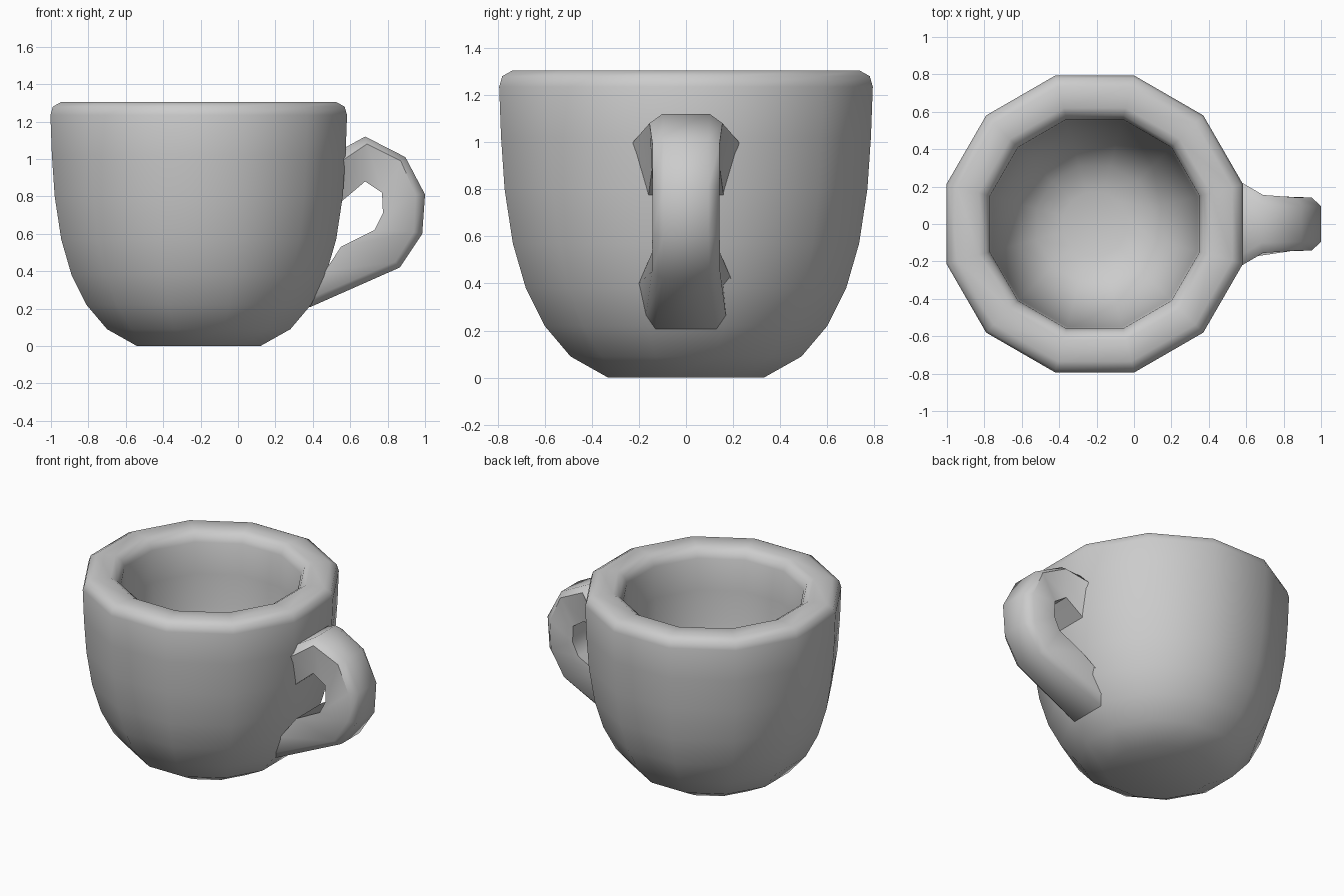
import bpy, bmesh, math

SIDES = 12
CX = -0.21


def finish(bm, name, angle):
    bmesh.ops.recalc_face_normals(bm, faces=bm.faces)
    me = bpy.data.meshes.new(name)
    bm.to_mesh(me)
    bm.free()
    ob = bpy.data.objects.new(name, me)
    bpy.context.collection.objects.link(ob)
    me.shade_smooth()
    me.set_sharp_from_angle(angle=math.radians(angle))
    return ob


def skin(bm, rings):
    # join consecutive closed loops with quads and cap both ends
    for a, b in zip(rings, rings[1:]):
        n = len(a)
        for i in range(n):
            j = (i + 1) % n
            bm.faces.new((a[i], a[j], b[j], b[i]))
    bm.faces.new(rings[0])
    bm.faces.new(rings[-1])


# Cup body: 12-sided lathe, (half width, z) from base up the outside, down inside
profile = [(0.33, 0.0), (0.49, 0.09), (0.60, 0.22), (0.68, 0.38), (0.735, 0.57),
           (0.77, 0.80), (0.785, 1.02), (0.793, 1.235), (0.78, 1.28), (0.735, 1.305),
           (0.62, 1.305), (0.58, 1.28), (0.56, 1.235), (0.55, 1.02), (0.535, 0.80),
           (0.51, 0.63), (0.465, 0.47), (0.40, 0.35), (0.31, 0.26), (0.17, 0.21)]
bm = bmesh.new()
rings = []
for w, z in profile:
    r = w / math.cos(math.pi / SIDES)
    angles = [2 * math.pi * (k + 0.5) / SIDES for k in range(SIDES)]
    rings.append([bm.verts.new((CX + r * math.cos(a), r * math.sin(a), z)) for a in angles])
skin(bm, rings)
finish(bm, "cup_body", 45)

# Handle: sections of (outer, chamfer, inner) points, each (x, z, half width)
sections = [
    ((0.46, 0.99, 0.17), (0.46, 0.92, 0.24), (0.46, 0.69, 0.18)),
    ((0.57, 1.06, 0.17), (0.57, 1.00, 0.225), (0.55, 0.77, 0.16)),
    ((0.68, 1.12, 0.10), (0.69, 1.08, 0.155), (0.68, 0.88, 0.145)),
    ((0.895, 1.01, 0.095), (0.87, 0.99, 0.142), (0.77, 0.82, 0.142)),
    ((1.00, 0.81, 0.095), (0.95, 0.81, 0.142), (0.775, 0.71, 0.142)),
    ((0.985, 0.60, 0.095), (0.94, 0.61, 0.142), (0.73, 0.62, 0.142)),
    ((0.865, 0.42, 0.10), (0.84, 0.45, 0.145), (0.55, 0.53, 0.145)),
    ((0.39, 0.21, 0.13), (0.40, 0.26, 0.17), (0.465, 0.40, 0.20)),
    ((0.30, 0.19, 0.13), (0.31, 0.24, 0.17), (0.36, 0.34, 0.20)),
]
bm = bmesh.new()
rings = []
for sec in sections:
    pts = [(x, -w, z) for x, z, w in sec] + [(x, w, z) for x, z, w in reversed(sec)]
    rings.append([bm.verts.new(p) for p in pts])
skin(bm, rings)
finish(bm, "handle", 50)
